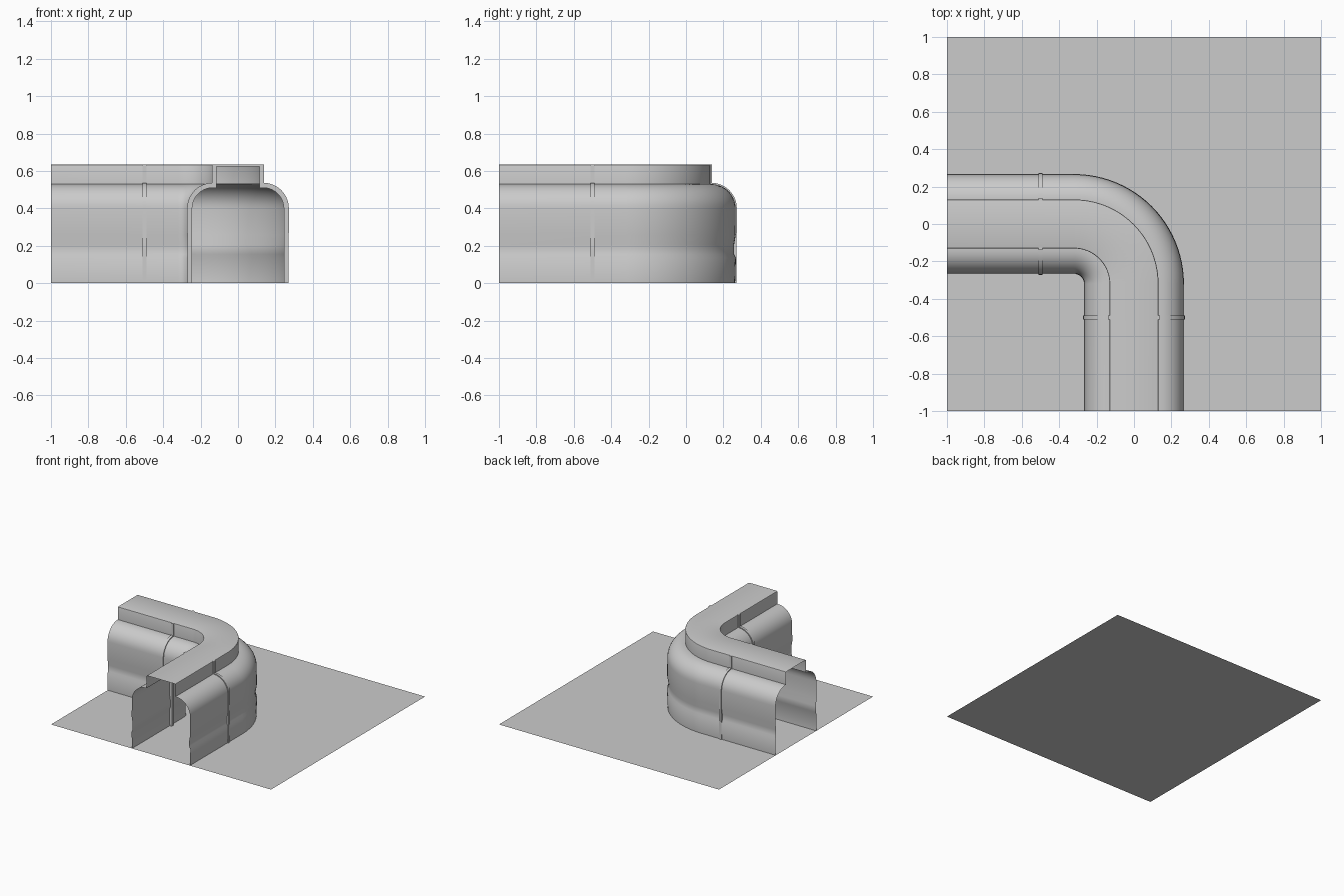
import bpy, bmesh
from math import sin, cos, pi

if "Cube" in bpy.data.objects:
    bpy.data.objects.remove(bpy.data.objects["Cube"])

BEND = 0.32      # centre-line bend radius; bend centre is (-BEND, -BEND)


def finish(name, bm):
    mesh = bpy.data.meshes.new(name)
    bm.to_mesh(mesh)
    bm.free()
    ob = bpy.data.objects.new(name, mesh)
    bpy.context.collection.objects.link(ob)
    return ob


def smooth(ob):
    bpy.ops.object.select_all(action='DESELECT')
    ob.select_set(True)
    bpy.context.view_layer.objects.active = ob
    bpy.ops.object.shade_smooth_by_angle(angle=0.6)


def shoulder(r, n=10):
    """Quarter round between the wall and the raised roof."""
    return [(0.135 + r * cos(pi / 2 * i / n), 0.40 + r * sin(pi / 2 * i / n)) for i in range(n + 1)]


def mirrored(half):
    return half + [(-s, z) for s, z in reversed(half)]


# ground tile
bm = bmesh.new()
bmesh.ops.create_grid(bm, x_segments=1, y_segments=1, size=1.0)
finish("ground_tile", bm)

# tunnel cross-section: wall with a shallow groove, shoulder, raised roof
wall = [(0.263, 0), (0.267, 0.135), (0.257, 0.155), (0.257, 0.205), (0.266, 0.258)]
roof = [(0.131, 0.53), (0.131, 0.627), (0.129, 0.633), (0.123, 0.635)]
section = mirrored(wall + shoulder(0.13) + roof)

# path frames: (centre x, centre y, lateral x, lateral y)
frames = [(-1, 0, 0, 1)]
for i in range(25):
    a = pi / 2 * (1 - i / 24)
    frames.append((-BEND + BEND * cos(a), -BEND + BEND * sin(a), cos(a), sin(a)))
frames.append((0, -1, 1, 0))

# tunnel shell swept along the bent path
bm = bmesh.new()
rings = [[bm.verts.new((x + s * u, y + s * v, z)) for s, z in section] for x, y, u, v in frames]
for a, b in zip(rings, rings[1:]):
    for j in range(len(section) - 1):
        bm.faces.new((a[j], a[j + 1], b[j + 1], b[j]))
smooth(finish("tunnel_shell", bm))


# joint ribs: thin arches that straddle the shell on each arm
outer = mirrored([(0.27, 0)] + shoulder(0.137) + [(0.138, 0.537), (0.138, 0.634)])
inner = mirrored([(0.245, 0)] + shoulder(0.11) + [(0.115, 0.51), (0.115, 0.625)])


def rib(name, place, half_width=0.01):
    bm = bmesh.new()
    loops = [[bm.verts.new(place(s, z, t)) for s, z in prof]
             for prof, t in ((outer, -half_width), (outer, half_width),
                             (inner, half_width), (inner, -half_width))]
    for k in range(4):
        a, b = loops[k], loops[(k + 1) % 4]
        for j in range(len(a) - 1):
            bm.faces.new((a[j], a[j + 1], b[j + 1], b[j]))
    for j in (0, -1):
        bm.faces.new([loop[j] for loop in loops])
    bmesh.ops.recalc_face_normals(bm, faces=bm.faces)
    smooth(finish(name, bm))


rib("front_arm_rib", lambda s, z, t: (s, -0.5 + t, z))
rib("left_arm_rib", lambda s, z, t: (-0.5 + t, s, z))
